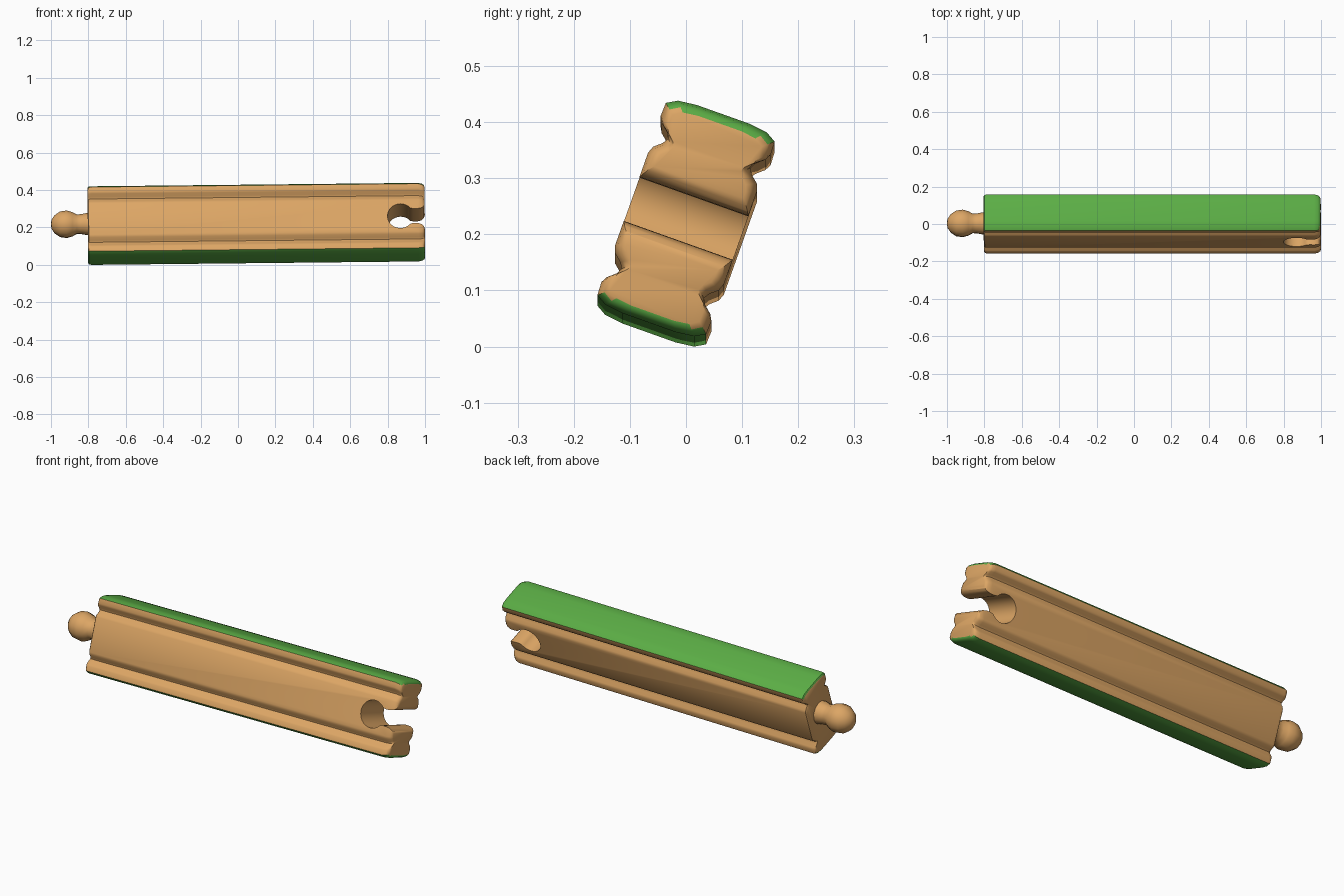
import bpy, bmesh, math
from mathutils import Matrix

if "Cube" in bpy.data.objects:
    bpy.data.objects.remove(bpy.data.objects["Cube"])


def material(name, rgb):
    m = bpy.data.materials.new(name)
    m.diffuse_color = (*rgb, 1)
    m.use_nodes = True
    m.node_tree.nodes["Principled BSDF"].inputs["Base Color"].default_value = m.diffuse_color
    return m


wood = material("light wood", (0.72, 0.38, 0.13))
green = material("green paint", (0.105, 0.42, 0.06))


def make_object(name, bm, mats):
    bmesh.ops.recalc_face_normals(bm, faces=bm.faces)
    me = bpy.data.meshes.new(name)
    bm.to_mesh(me)
    bm.free()
    for m in mats:
        me.materials.append(m)
    ob = bpy.data.objects.new(name, me)
    bpy.context.collection.objects.link(ob)
    return ob


def loft(bm, rings):
    """Join closed rings of points and cap both ends."""
    rows = [[bm.verts.new(p) for p in r] for r in rings]
    n = len(rows[0])
    for a, b in zip(rows, rows[1:]):
        for i in range(n):
            bm.faces.new((a[i], a[(i + 1) % n], b[(i + 1) % n], b[i]))
    bm.faces.new(rows[0])
    bm.faces.new(rows[-1])


# Cross-section of the plank: one quarter as (thickness, width), mirrored
quarter = [(0.103, 0.088), (0.098, 0.101), (0.084, 0.113), (0.078, 0.123),
           (0.083, 0.133), (0.098, 0.146), (0.104, 0.157), (0.103, 0.182),
           (0.084, 0.193), (0.05, 0.197)]
half = [(t, -w) for t, w in reversed(quarter)] + quarter
profile = half + [(-t, -w) for t, w in half]


def section(x, inset):
    ft, fw = 1 - inset / 0.1, 1 - inset / 0.2
    return [(x, t * ft, w * fw) for t, w in profile]


# Plank with rounded ends
bm = bmesh.new()
loft(bm, [section(x, i) for x, i in
          [(-0.803, 0.008), (-0.798, 0.002), (-0.785, 0), (0.965, 0),
           (0.985, 0.004), (0.995, 0.010), (0.999, 0.018)]])
for f in bm.faces:
    # painted long edges
    f.normal_update()
    if len(f.verts) == 4 and all(abs(v.co.z) > 0.160 for v in f.verts) \
            and abs(f.calc_center_median().z) > 0.172 and abs(f.normal.z) > 0.4:
        f.material_index = 1
plank = make_object("track_plank", bm, [wood, green])

# Keyhole socket cutter: round hole, neck and flared mouth
upper = [(0.869 - 0.069 * math.cos(a), 0.069 * math.sin(a))
         for a in [math.radians(d) for d in range(0, 141, 10)]]
upper += [(0.938, 0.041), (0.965, 0.042), (0.983, 0.047), (0.994, 0.057),
          (1.0, 0.070), (1.05, 0.075)]
outline = upper + [(x, -z) for x, z in reversed(upper[1:])]
bm = bmesh.new()
loft(bm, [[(x, y, z) for x, z in outline] for y in (-0.2, 0.2)])
cutter = make_object("socket_cutter", bm, [wood])
cutter.hide_render = True
mod = plank.modifiers.new("socket", 'BOOLEAN')
mod.operation, mod.solver, mod.object = 'DIFFERENCE', 'EXACT', cutter
bpy.context.view_layer.objects.active = plank
plank.select_set(True)
bpy.ops.object.modifier_apply(modifier=mod.name)
bpy.data.objects.remove(cutter)

# Connector peg: turned neck and ball
peg_profile = [(-0.76, 0.062), (-0.81, 0.060), (-0.84, 0.054), (-0.862, 0.053),
               (-0.885, 0.066), (-0.915, 0.075), (-0.95, 0.070),
               (-0.98, 0.050), (-0.996, 0.026), (-1.0, 0.008)]
bm = bmesh.new()
loft(bm, [[(x, r * math.cos(k * math.tau / 12), 0.009 + r * math.sin(k * math.tau / 12))
           for k in range(12)] for x, r in peg_profile])
peg = make_object("connector_peg", bm, [wood])

# Tip the whole piece on its edge, resting on the ground
turn = Matrix.Rotation(math.radians(-0.6), 4, 'Y') @ Matrix.Rotation(math.radians(-19.6), 4, 'X')
for ob in (plank, peg):
    ob.data.transform(turn)
low = min(v.co.z for v in plank.data.vertices)
for ob in (plank, peg):
    ob.data.transform(Matrix.Translation((0, 0, -low)))
    bpy.ops.object.select_all(action='DESELECT')
    ob.select_set(True)
    bpy.context.view_layer.objects.active = ob
    bpy.ops.object.shade_smooth_by_angle(angle=math.radians(40))
